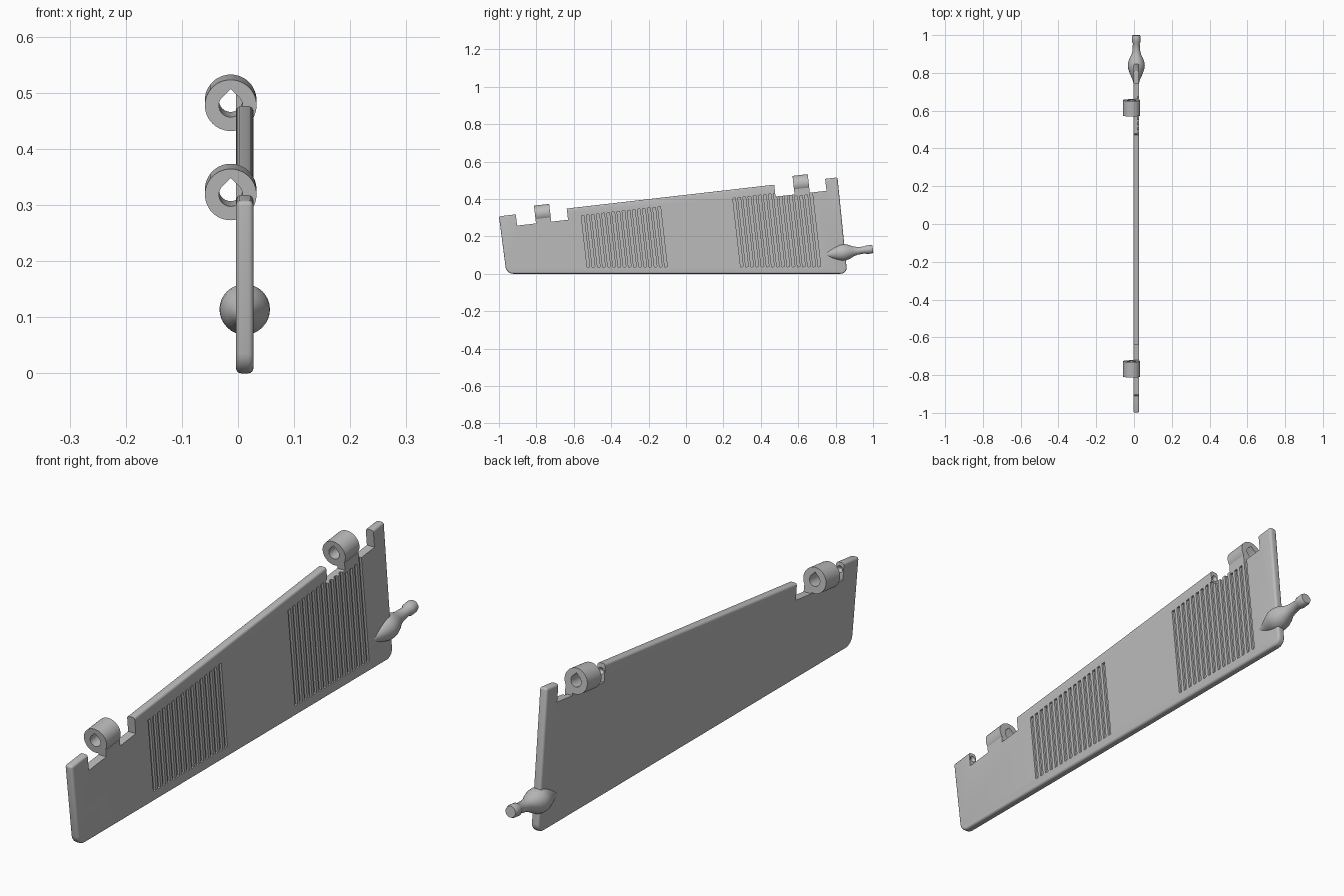
import bpy, bmesh, math
from mathutils import Matrix, Vector

if "Cube" in bpy.data.objects:
    bpy.data.objects.remove(bpy.data.objects["Cube"], do_unlink=True)

TILT = math.radians(6.5)
PLATE_X = 0.012
THICK = 0.031

grey = bpy.data.materials.new("plain_grey")
grey.use_nodes = True
grey.diffuse_color = (0.5, 0.5, 0.5, 1)
grey.node_tree.nodes["Principled BSDF"].inputs["Base Color"].default_value = (0.5, 0.5, 0.5, 1)


def frame(x, y, z):
    """Local frame whose y axis follows the sloping hinge line."""
    return Matrix.Translation((x, y, z)) @ Matrix.Rotation(TILT, 4, 'X')


def finish(name, bm):
    bmesh.ops.recalc_face_normals(bm, faces=bm.faces)
    mesh = bpy.data.meshes.new(name)
    bm.to_mesh(mesh)
    bm.free()
    mesh.materials.append(grey)
    ob = bpy.data.objects.new(name, mesh)
    bpy.context.collection.objects.link(ob)
    return ob


def activate(ob):
    bpy.ops.object.select_all(action='DESELECT')
    ob.select_set(True)
    bpy.context.view_layer.objects.active = ob


def smooth(ob, angle=35):
    activate(ob)
    bpy.ops.object.shade_smooth_by_angle(angle=math.radians(angle))


def box(bm, mat, lo, hi):
    lo, hi = Vector(lo), Vector(hi)
    m = mat @ Matrix.Translation((lo + hi) / 2) @ Matrix.Diagonal((*(hi - lo), 1))
    bmesh.ops.create_cube(bm, size=1, matrix=m)


def cut(ob, name, bm):
    cutter = finish(name, bm)
    cutter.hide_render = True
    mod = ob.modifiers.new(name, 'BOOLEAN')
    mod.operation = 'DIFFERENCE'
    mod.solver = 'EXACT'
    mod.object = cutter
    activate(ob)
    bpy.ops.object.modifier_apply(modifier=mod.name)
    bpy.data.objects.remove(cutter, do_unlink=True)


# Plate: side outline, thickness, rounded lower corners, softened rim
bm = bmesh.new()
outline = [(-0.96, 0), (0.862, 0), (0.81, 0.515), (-1, 0.307)]
x0 = PLATE_X - THICK / 2
face = bm.faces.new([bm.verts.new((x0, y, z)) for y, z in outline])
ext = bmesh.ops.extrude_face_region(bm, geom=[face])
bmesh.ops.translate(bm, vec=(THICK, 0, 0),
                    verts=[v for v in ext["geom"] if isinstance(v, bmesh.types.BMVert)])
low = [e for e in bm.edges
       if abs(e.verts[0].co.x - e.verts[1].co.x) > 0.01 and e.verts[0].co.z < 0.01]
bmesh.ops.bevel(bm, geom=low, offset=0.035, segments=6, profile=0.5, affect='EDGES')
plate = finish("plate", bm)
bev = plate.modifiers.new("rim", 'BEVEL')
bev.width = 0.009
bev.segments = 4
bev.limit_method = 'ANGLE'
bev.angle_limit = math.radians(40)
activate(plate)
bpy.ops.object.modifier_apply(modifier=bev.name)

# Grip grooves: two panels of slots on the left face
bm = bmesh.new()
COUNT, PITCH = 16, 0.0273
for start in (-0.553, 0.257):
    for i in range(COUNT):
        y = start + i * PITCH
        top = 0.31 + 0.115 * (y + 0.56)
        box(bm, frame(0, y, top), (0.019, -0.007, 0.035 - top), (0.05, 0.007, 0))
cut(plate, "groove_cutter", bm)

# Hinge notches in the top edge
HINGES = [("front", -0.767, 0.273, 0.323), ("back", 0.615, 0.428, 0.482)]
HALF = 0.137
bm = bmesh.new()
for _, y, floor, _ in HINGES:
    box(bm, frame(0, y, floor), (-0.1, -HALF, 0), (0.1, HALF, 0.15))
cut(plate, "notch_cutter", bm)

# Conical pivot dimples in the notch walls
bm = bmesh.new()
for _, y, floor, _ in HINGES:
    for side in (-1, 1):
        m = frame(PLATE_X, y, floor + 0.036) @ Matrix.Translation((0, side * (HALF + 0.008), 0))
        m = m @ Matrix.Rotation(-side * math.pi / 2, 4, 'X')
        bmesh.ops.create_cone(bm, cap_ends=True, segments=16, radius1=0.016,
                              radius2=0.004, depth=0.02, matrix=m)
cut(plate, "dimple_cutter", bm)
smooth(plate)

# Hinge knuckles: ring with a drop-shaped bore, on a stalk
R_OUT, R_IN, N, HALF_LEN = 0.046, 0.021, 48, 0.041


def bore_radius(a):
    """Round bore whose upper quarter closes to a right-angled point."""
    off = abs(a - math.pi / 2)
    return R_IN / math.cos(math.pi / 4 - off) if off < math.pi / 4 else R_IN


for name, y, floor, centre in HINGES:
    bm = bmesh.new()
    m = frame(-0.013, y, centre)
    loops = []
    for i in range(N):
        a = 2 * math.pi * i / N
        d = Vector((math.cos(a), 0, math.sin(a)))
        corners = [(R_OUT, -1), (R_OUT, 1), (bore_radius(a), 1), (bore_radius(a), -1)]
        loops.append([bm.verts.new(m @ (d * r + Vector((0, s * HALF_LEN, 0))))
                      for r, s in corners])
    for i in range(N):
        a, b = loops[i], loops[(i + 1) % N]
        for k in range(4):
            j = (k + 1) % 4
            bm.faces.new((a[k], b[k], b[j], a[j]))
    box(bm, frame(PLATE_X, y, centre), (-THICK / 2, -HALF_LEN, floor - centre - 0.01),
        (THICK / 2, HALF_LEN, -0.026))
    smooth(finish(name + "_hinge_knuckle", bm))

# Handle: turned teardrop with a neck and end collar
profile = [(-0.14, 0), (-0.11, 0.011), (-0.08, 0.019), (-0.045, 0.034), (-0.015, 0.044),
           (0, 0.045), (0.015, 0.043), (0.035, 0.036), (0.055, 0.026), (0.075, 0.021),
           (0.115, 0.018), (0.125, 0.023), (0.15, 0.023), (0.159, 0.02), (0.159, 0)]
bm = bmesh.new()
m = frame(PLATE_X, 0.841, 0.114)
verts = [bm.verts.new(m @ Vector((r, t, 0))) for t, r in profile]
edges = [bm.edges.new(pair) for pair in zip(verts, verts[1:])]
bmesh.ops.spin(bm, geom=verts + edges, cent=m.translation, axis=m.to_3x3() @ Vector((0, 1, 0)),
               angle=2 * math.pi, steps=32, use_merge=True)
bmesh.ops.remove_doubles(bm, verts=bm.verts, dist=0.0001)
smooth(finish("handle", bm), 40)
